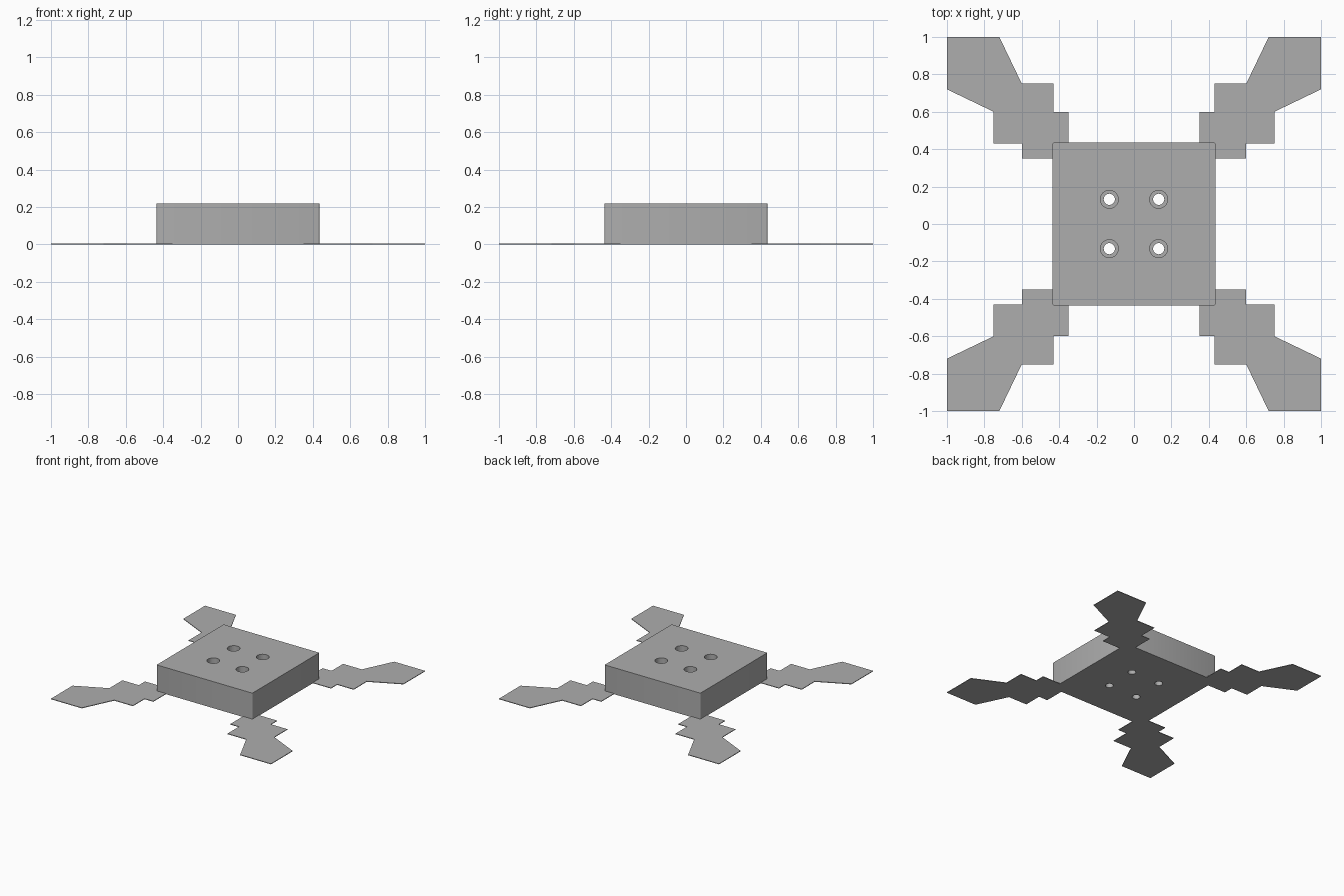
import bpy, bmesh
from mathutils import Matrix

if "Cube" in bpy.data.objects:
    bpy.data.objects.remove(bpy.data.objects["Cube"])

HALF, HEIGHT, CORNER = 0.435, 0.218, 0.008   # block size and corner rounding
TAB_T = 0.005                                # tab thickness
HOLE_POS, HOLE_R, BORE_R, BORE_Z = 0.132, 0.03, 0.048, 0.1

grey = bpy.data.materials.new("grey plastic")
grey.diffuse_color = (0.42, 0.42, 0.42, 1)
grey.use_nodes = True
grey.node_tree.nodes["Principled BSDF"].inputs["Base Color"].default_value = grey.diffuse_color


def make_object(name, bm):
    bmesh.ops.recalc_face_normals(bm, faces=bm.faces)
    mesh = bpy.data.meshes.new(name)
    bm.to_mesh(mesh)
    bm.free()
    obj = bpy.data.objects.new(name, mesh)
    bpy.context.collection.objects.link(obj)
    mesh.materials.append(grey)
    return obj


def prism(outline, height):
    bm = bmesh.new()
    face = bm.faces.new([bm.verts.new((x, y, 0)) for x, y in outline])
    top = bmesh.ops.extrude_face_region(bm, geom=[face])["geom"]
    bmesh.ops.translate(bm, vec=(0, 0, height),
                        verts=[v for v in top if isinstance(v, bmesh.types.BMVert)])
    return bm


# Square block with slightly rounded upright corners
bm = prism([(-HALF, -HALF), (HALF, -HALF), (HALF, HALF), (-HALF, HALF)], HEIGHT)
upright = [e for e in bm.edges if abs(e.verts[0].co.z - e.verts[1].co.z) > 0.1]
bmesh.ops.bevel(bm, geom=upright, offset=CORNER, segments=3, profile=0.5, affect='EDGES')
block = make_object("block", bm)


# Four stepped screw holes: narrow through hole and wide upper bore
def cutter(name, radius, z0, z1):
    bm = bmesh.new()
    for sx in (-1, 1):
        for sy in (-1, 1):
            bmesh.ops.create_cone(
                bm, cap_ends=True, segments=32, radius1=radius, radius2=radius, depth=z1 - z0,
                matrix=Matrix.Translation((sx * HOLE_POS, sy * HOLE_POS, (z0 + z1) / 2)))
    obj = make_object(name, bm)
    obj.hide_render = True
    obj.hide_set(True)
    mod = block.modifiers.new(name, 'BOOLEAN')
    mod.operation, mod.solver, mod.object = 'DIFFERENCE', 'EXACT', obj


cutter("screw_hole_cutter", HOLE_R, -0.1, 0.4)
cutter("screw_bore_cutter", BORE_R, BORE_Z, 0.4)

bpy.context.view_layer.objects.active = block
block.select_set(True)
bpy.ops.object.shade_smooth_by_angle()

# Thin stepped tab flaring out from each corner, symmetric about its diagonal
side = [(HALF, 0.35), (0.6, 0.35), (0.6, 0.43), (0.75, 0.43), (0.75, 0.6), (1, 0.72)]
outline = ([(HALF, HALF - CORNER)] + side + [(1, 1)] +
           [(y, x) for x, y in reversed(side)] + [(HALF - CORNER, HALF)])
for sx, x_name in ((-1, "left"), (1, "right")):
    for sy, y_name in ((-1, "front"), (1, "back")):
        make_object(f"{y_name}_{x_name}_tab",
                    prism([(x * sx, y * sy) for x, y in outline], TAB_T))
